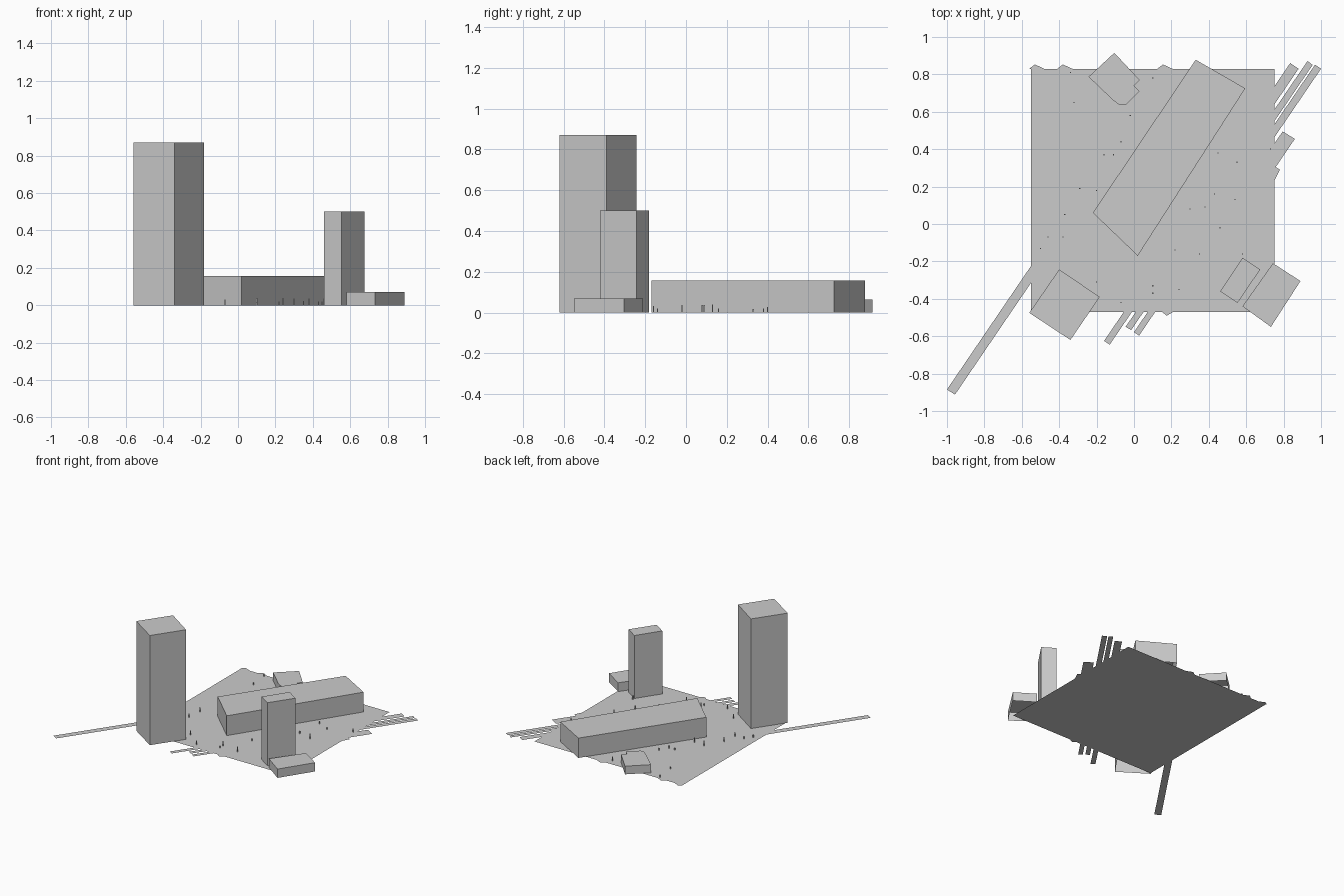
import bpy, random

if "Cube" in bpy.data.objects:
    bpy.data.objects.remove(bpy.data.objects["Cube"])
random.seed(4)

SLOPE = 1.47                       # street direction, dy/dx
X0, X1, Y0, Y1 = -0.55, 0.75, -0.47, 0.83


def make(name, verts, faces):
    mesh = bpy.data.meshes.new(name)
    mesh.from_pydata(verts, [], faces)
    obj = bpy.data.objects.new(name, mesh)
    bpy.context.collection.objects.link(obj)
    return obj


def flat(name, pts):
    """Flat patch at ground level, points counter-clockwise."""
    return make(name, [(x, y, 0) for x, y in pts], [tuple(range(len(pts)))])


def block(name, pts, h):
    """Walls and roof over a counter-clockwise footprint, open underneath."""
    n = len(pts)
    verts = [(x, y, z) for z in (0, h) for x, y in pts]
    faces = [(i, (i + 1) % n, (i + 1) % n + n, i + n) for i in range(n)]
    return make(name, verts, faces + [tuple(range(n, 2 * n))])


def strip(name, a, b, x=None, y=None):
    """Street strip from its outer end a-b back to the plaza edge at x or y."""
    def meet(p):
        if x is not None:
            return (x, p[1] + (x - p[0]) * SLOPE)
        return (p[0] + (y - p[1]) / SLOPE, y)
    return flat(name, [a, b, meet(b), meet(a)])


# Plaza
flat("plaza", [(X0, Y0), (X1, Y0), (X1, Y1), (X0, Y1)])

# Buildings
block("tall_tower", [(-0.56, -0.475), (-0.34, -0.62), (-0.183, -0.39), (-0.40, -0.243)], 0.87)
block("slim_tower", [(0.46, -0.36), (0.553, -0.422), (0.675, -0.243), (0.58, -0.181)], 0.5)
block("long_hall", [(-0.22, 0.06), (0.02, -0.17), (0.595, 0.725), (0.33, 0.878)], 0.157)
block("low_block", [(0.58, -0.44), (0.732, -0.55), (0.89, -0.305), (0.743, -0.21)], 0.07)
block("small_block", [(-0.243, 0.787), (-0.11, 0.66), (-0.075, 0.635), (-0.045, 0.635),
                      (0.03, 0.71), (0.0, 0.74), (0.03, 0.77), (-0.105, 0.915)], 0.065)

# Street strips running off the plaza
strip("street_west", (-1.0, -0.885), (-0.957, -0.912), x=X0)
for i, (a, b) in enumerate([((0.88, 0.83), (0.835, 0.86)), ((0.955, 0.85), (0.928, 0.872)),
                            ((1.0, 0.83), (0.968, 0.852)), ((0.86, 0.455), (0.795, 0.495))]):
    strip(f"street_east_{i}", a, b, x=X1)
for i, (a, b) in enumerate([((-0.16, -0.625), (-0.13, -0.645)), ((-0.045, -0.55), (-0.015, -0.567)),
                            ((0.0, -0.578), (0.027, -0.597))]):
    strip(f"street_south_{i}", a, b, y=Y0)

# Small paving corners poking past the plaza edge
for i, x in enumerate((-0.53, -0.38, 0.155)):
    flat(f"paving_north_{i}", [(x - 0.03, Y1), (x + 0.05, Y1), (x, Y1 + 0.023)])
flat("paving_east", [(X1, 0.23), (0.78, 0.29), (X1, 0.31)])
flat("paving_south", [(0.15, Y0), (0.175, -0.49), (0.21, Y0)])

# Tiny posts scattered over the plaza
SPOTS = [(-.34, .81), (-.32, .65), (-.02, .58), (-.07, .44), (-.16, .37), (-.11, .37),
         (-.29, .19), (-.20, .18), (-.37, .05), (-.46, -.07), (-.38, -.07), (-.50, -.13),
         (.45, .38), (.55, .33), (.43, .16), (.54, .13), (.30, .08), (.38, .09), (.46, -.02),
         (.22, -.14), (.35, -.16), (.58, -.16), (-.20, -.31), (.10, -.33), (.24, -.35),
         (.10, -.37), (-.07, -.42), (.10, .78), (.73, .40)]
for i, (x, y) in enumerate(SPOTS):
    r = 0.003
    block(f"post_{i}", [(x - r, y - r), (x + r, y - r), (x + r, y + r), (x - r, y + r)],
          random.uniform(0.015, 0.042))
